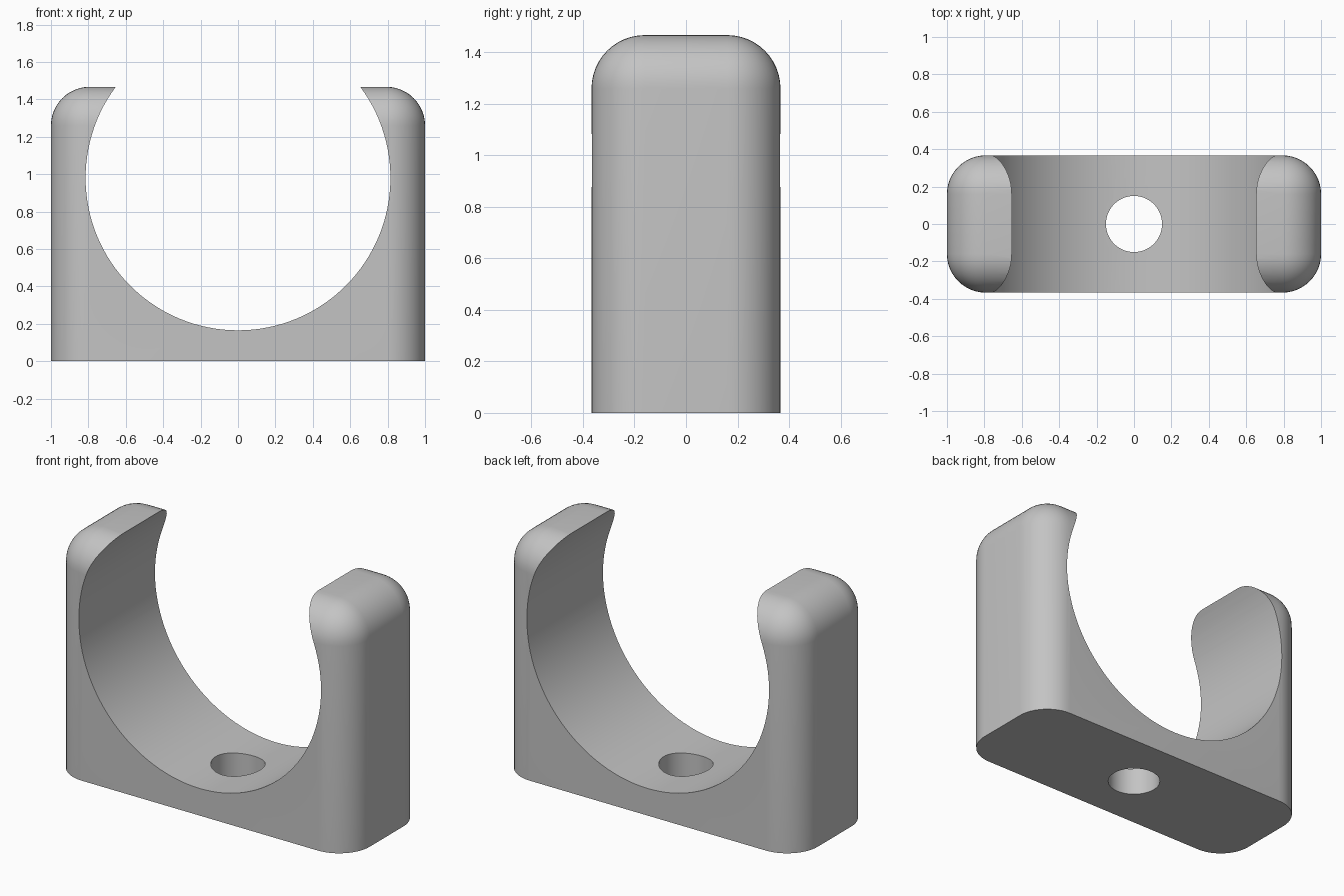
import bpy, bmesh

if "Cube" in bpy.data.objects:
    bpy.data.objects.remove(bpy.data.objects["Cube"])

W, D, H = 1.0, 0.367, 1.467      # half width, half depth, height
FILLET = 0.207
BORE_R, BORE_Z = 0.815, 0.98
HOLE_R = 0.15

grey = bpy.data.materials.new("light_grey")
grey.diffuse_color = (0.55, 0.55, 0.55, 1)
grey.use_nodes = True
grey.node_tree.nodes["Principled BSDF"].inputs["Base Color"].default_value = grey.diffuse_color

# Clip body: block rounded on every edge except around the flat base
bm = bmesh.new()
bmesh.ops.create_cube(bm, size=1)
for v in bm.verts:
    v.co = (v.co.x * 2 * W, v.co.y * 2 * D, (v.co.z + 0.5) * H)
edges = [e for e in bm.edges if max(v.co.z for v in e.verts) > 0.1]
bmesh.ops.bevel(bm, geom=edges, offset=FILLET, segments=12, profile=0.5,
                affect='EDGES', clamp_overlap=True)
bmesh.ops.recalc_face_normals(bm, faces=bm.faces)
mesh = bpy.data.meshes.new("clip_body")
bm.to_mesh(mesh)
bm.free()
mesh.materials.append(grey)
body = bpy.data.objects.new("clip_body", mesh)
bpy.context.collection.objects.link(body)


def cut(name, radius, depth, location, rotation, sides):
    """Subtract a cylinder from the body."""
    bpy.ops.mesh.primitive_cylinder_add(vertices=sides, radius=radius, depth=depth,
                                        location=location, rotation=rotation)
    tool = bpy.context.object
    tool.name = name
    tool.hide_render = True
    tool.data.materials.append(grey)
    mod = body.modifiers.new(name, 'BOOLEAN')
    mod.operation, mod.solver, mod.object = 'DIFFERENCE', 'EXACT', tool
    bpy.context.view_layer.objects.active = body
    bpy.ops.object.modifier_apply(modifier=name)
    bpy.data.objects.remove(tool)


# Pipe seat and screw hole
cut("pipe_bore", BORE_R, 2, (0, 0, BORE_Z), (1.5707963, 0, 0), 128)
cut("screw_hole", HOLE_R, 1, (0, 0, 0.1), (0, 0, 0), 64)

# Smooth rounded surfaces with crisp cut edges
bpy.ops.object.select_all(action='DESELECT')
body.select_set(True)
bpy.context.view_layer.objects.active = body
bpy.ops.object.shade_smooth_by_angle(angle=0.52)
